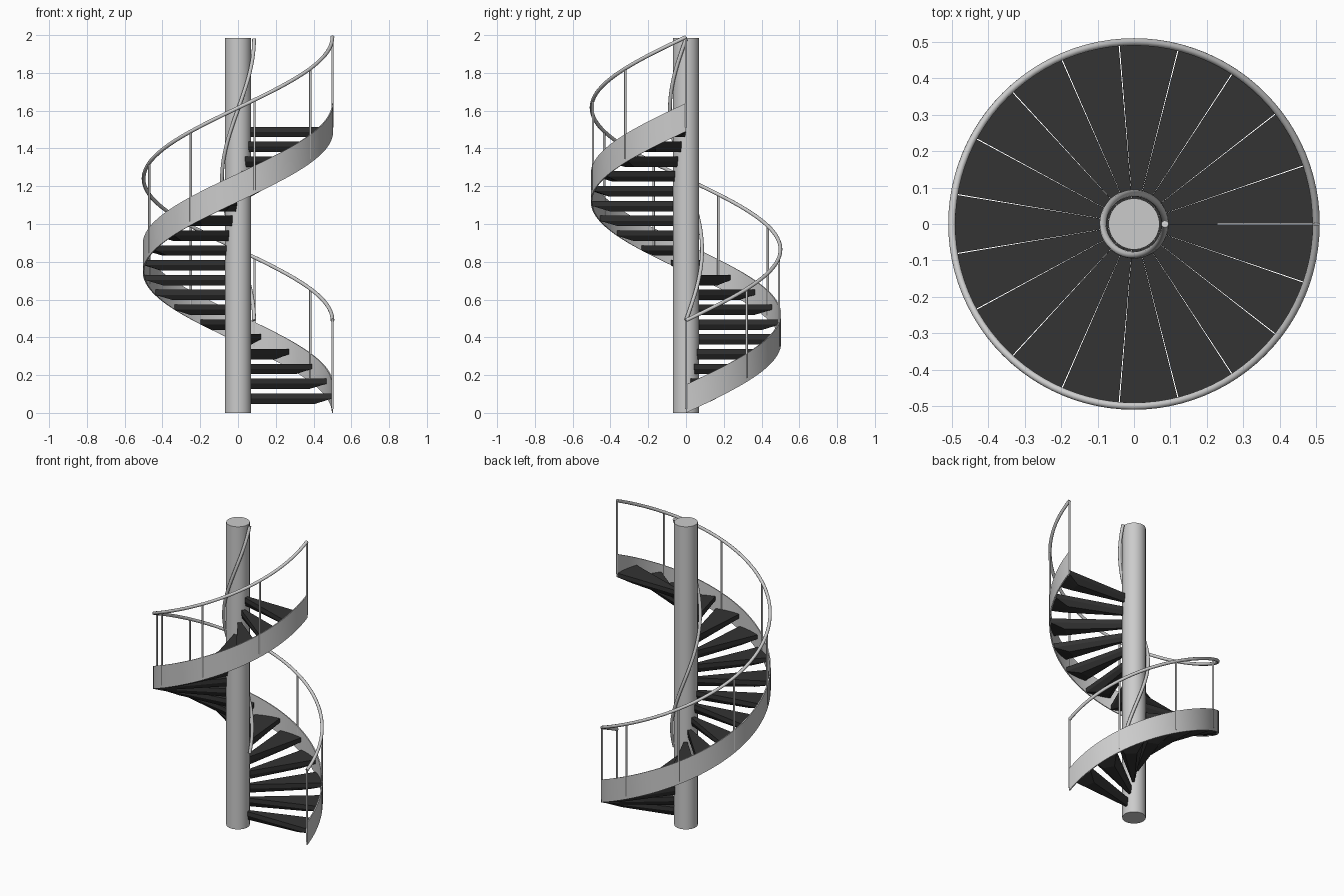
import bpy, bmesh
from math import sin, cos, pi, radians

if "Cube" in bpy.data.objects:
    bpy.data.objects.remove(bpy.data.objects["Cube"])

RISE = 1.49          # climb over one full turn
STEPS = 19
R = 0.5              # outer radius

dark = bpy.data.materials.new("dark_tread")
dark.diffuse_color = (0.033, 0.033, 0.033, 1)
dark.use_nodes = True
dark.node_tree.nodes["Principled BSDF"].inputs["Base Color"].default_value = dark.diffuse_color


def polar(r, a, z):
    return (r * cos(a), r * sin(a), z)


def mesh_object(name, bm, smooth=False):
    bmesh.ops.recalc_face_normals(bm, faces=bm.faces[:])
    me = bpy.data.meshes.new(name)
    bm.to_mesh(me)
    bm.free()
    ob = bpy.data.objects.new(name, me)
    bpy.context.collection.objects.link(ob)
    if smooth:
        bpy.ops.object.select_all(action='DESELECT')
        ob.select_set(True)
        bpy.context.view_layer.objects.active = ob
        bpy.ops.object.shade_smooth_by_angle(angle=radians(35))
    return ob


def loft(bm, rings):
    """Skin closed rings of equal length and cap both ends."""
    vs = [[bm.verts.new(p) for p in ring] for ring in rings]
    n = len(vs[0])
    for a, b in zip(vs, vs[1:]):
        for i in range(n):
            j = (i + 1) % n
            bm.faces.new((a[i], a[j], b[j], b[i]))
    bm.faces.new(vs[0][::-1])
    bm.faces.new(vs[-1])


def cylinder(name, x, y, z0, z1, r, n):
    bm = bmesh.new()
    loft(bm, [[(x + r * cos(2 * pi * i / n), y + r * sin(2 * pi * i / n), z)
               for i in range(n)] for z in (z0, z1)])
    return mesh_object(name, bm, True)


def helix_rail(name, r, z0, rise, thick):
    # round tube swept along one turn of a helix
    cu = bpy.data.curves.new(name, 'CURVE')
    cu.dimensions = '3D'
    cu.bevel_depth = thick
    cu.bevel_resolution = 3
    cu.use_fill_caps = True
    n = 97
    sp = cu.splines.new('POLY')
    sp.points.add(n - 1)
    for i, p in enumerate(sp.points):
        t = i / (n - 1)
        p.co = (*polar(r, 2 * pi * t, z0 + rise * t), 1)
    sp.use_smooth = True
    ob = bpy.data.objects.new(name, cu)
    bpy.context.collection.objects.link(ob)


# central column
cylinder("column", 0, 0, 0, 1.985, 0.07, 48)

# outer stringer band
bm = bmesh.new()
rings = []
for i in range(97):
    t = i / 96
    a, z = 2 * pi * t, RISE * t
    rings.append([polar(r, a, z + h) for r, h in
                  ((0.497, 0), (0.504, 0), (0.504, 0.15), (0.497, 0.15))])
loft(bm, rings)
mesh_object("stringer", bm, True)

# treads: wedge plate with a tapered underside
step = 2 * pi / STEPS


def sector(a0, a1, r0, r1, z, n=4):
    angs = [a0 + (a1 - a0) * i / n for i in range(n + 1)]
    return [polar(r1, a, z) for a in angs] + [polar(r0, a, z) for a in angs[::-1]]


for k in range(STEPS):
    a0, a1 = k * step + 0.003, (k + 1) * step - 0.003
    top = 0.103 + k * RISE / STEPS
    bm = bmesh.new()
    loft(bm, [sector(a0 + step * 0.22, a1 - step * 0.22, 0.06, 0.41, top - 0.055),
              sector(a0, a1, 0.06, 0.498, top - 0.027),
              sector(a0, a1, 0.06, 0.498, top)])
    mesh_object(f"tread_{k + 1}", bm).data.materials.append(dark)

# handrails: outer one and one around the column
helix_rail("outer_handrail", R, 0.49, 1.5, 0.01)
helix_rail("inner_handrail", 0.085, 0.49, 1.49, 0.01)

# balusters every 40 degrees
for k in range(10):
    t = k / 9
    x, y, _ = polar(R, 2 * pi * t, 0)
    cylinder(f"baluster_{k + 1}", x, y, RISE * t + 0.02, 0.49 + 1.5 * t, 0.006, 12)
